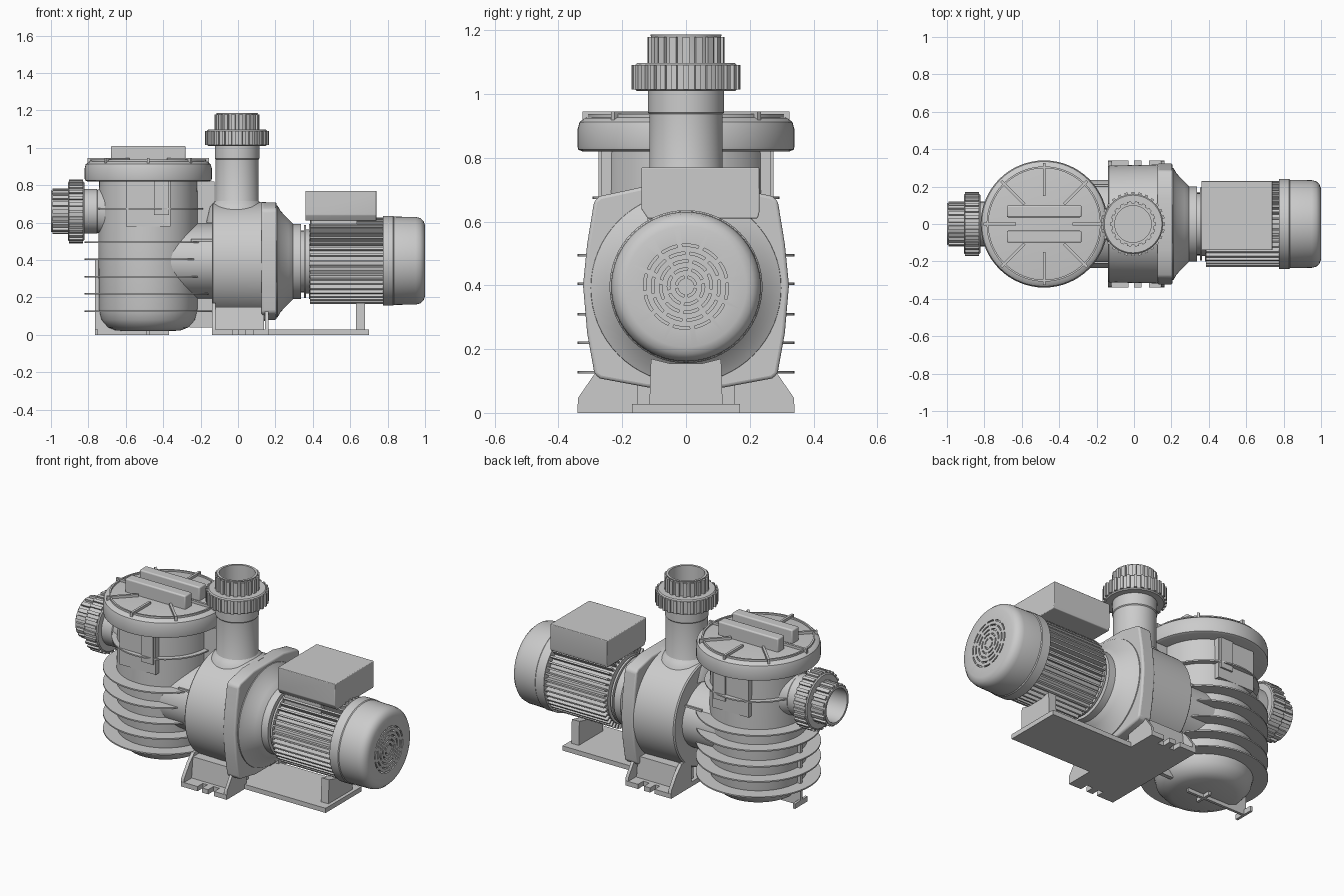
import bpy, bmesh
from math import pi, cos, sin, radians
from mathutils import Matrix, Vector

if "Cube" in bpy.data.objects:
    bpy.data.objects.remove(bpy.data.objects["Cube"])

X, Z = (1, 0, 0), (0, 0, 1)


def frame(loc, axis):
    return Matrix.Translation(loc) @ Vector(axis).to_track_quat('Z', 'Y').to_matrix().to_4x4()


def finish(name, bm, mat=None, bevel=0):
    bmesh.ops.remove_doubles(bm, verts=bm.verts, dist=1e-5)
    bmesh.ops.recalc_face_normals(bm, faces=bm.faces)
    me = bpy.data.meshes.new(name)
    bm.to_mesh(me)
    bm.free()
    if mat:
        me.transform(mat)
    ob = bpy.data.objects.new(name, me)
    bpy.context.collection.objects.link(ob)
    if bevel:
        m = ob.modifiers.new("bevel", 'BEVEL')
        m.width, m.segments, m.limit_method = bevel, 3, 'ANGLE'
    return ob


def revolve(name, prof, loc=(0, 0, 0), axis=Z, n=64, sy=1, closed=False):
    """Turn a (radius, height) profile around an axis."""
    bm = bmesh.new()
    rings = [[bm.verts.new((r * cos(2 * pi * i / n), sy * r * sin(2 * pi * i / n), h))
              for i in range(n)] for r, h in prof]
    pairs = list(zip(rings, rings[1:])) + ([(rings[-1], rings[0])] if closed else [])
    for a, b in pairs:
        for i in range(n):
            j = (i + 1) % n
            bm.faces.new((a[i], a[j], b[j], b[i]))
    bmesh.ops.dissolve_degenerate(bm, dist=1e-6, edges=bm.edges)
    return finish(name, bm, frame(loc, axis))


def add_box(bm, lo, hi, mat=Matrix()):
    lo, hi = Vector(lo), Vector(hi)
    m = mat @ Matrix.Translation((lo + hi) / 2) @ Matrix.Diagonal((*(hi - lo), 1))
    bmesh.ops.create_cube(bm, size=1, matrix=m)


def boxes(name, items, bevel=0):
    bm = bmesh.new()
    for lo, hi in items:
        add_box(bm, lo, hi)
    return finish(name, bm, bevel=bevel)


def radial(name, n, r0, r1, t, h0, h1, loc, axis=Z, start=0):
    """Ring of radial box fins."""
    bm = bmesh.new()
    for i in range(n):
        add_box(bm, (r0, -t / 2, h0), (r1, t / 2, h1), Matrix.Rotation(start + 2 * pi * i / n, 4, 'Z'))
    return finish(name, bm, frame(loc, axis))


def prisms(name, polys, bevel=0):
    """Extrude (y, z) polygons along x; each item is (points, x0, x1)."""
    bm = bmesh.new()
    for pts, x0, x1 in polys:
        a = [bm.verts.new((x0, y, z)) for y, z in pts]
        b = [bm.verts.new((x1, y, z)) for y, z in pts]
        bm.faces.new(a)
        bm.faces.new(b[::-1])
        for i in range(len(pts)):
            j = (i + 1) % len(pts)
            bm.faces.new((a[j], a[i], b[i], b[j]))
    return finish(name, bm, bevel=bevel)


def union(name, tip, axis, length, bore):
    """Pipe with a ribbed collar and a ribbed nut, open at the tip."""
    revolve(name + "_pipe", [(.135, -length), (.115, -length + .04), (.115, -.25), (.119, -.245), (.119, -.17),
                             (.108, -.17), (.108, -.012), (.112, 0), (.098, 0), (.098, -bore), (0, -bore)],
            tip, axis)
    revolve(name + "_nut", [(.10, -.178), (.154, -.178), (.160, -.172), (.160, -.096), (.154, -.09),
                            (.10, -.09)], tip, axis)
    radial(name + "_nut_ribs", 28, .15, .171, .017, -.172, -.096, tip, axis)
    radial(name + "_collar_ribs", 18, .10, .121, .022, -.09, -.008, tip, axis)


# Strainer pot
PX = -.48
pot = (PX, 0, 0)
revolve("strainer_pot", [(0, .02), (.17, .022), (.215, .04), (.25, .08), (.264, .14), (.266, .5),
                         (.262, .83), (0, .83)], pot)
for i, (z, r) in enumerate([(.127, .34), (.22, .34), (.31, .34), (.405, .34), (.495, .34), (.675, .293)]):
    revolve(f"pot_rib_{i + 1}", [(.24, z - .004), (r, z - .004), (r, z + .004), (.24, z + .004)], pot, closed=True)
boxes("pot_pads", [((-.60, -.265, .58), (-.36, .265, .83)), ((-.45, -.275, .64), (-.37, .275, .83))])
boxes("pot_foot", [((-.76, -.008, 0), (-.37, .008, .13)), ((-.488, -.05, 0), (-.472, .05, .03)),
                   ((-.765, -.06, 0), (-.75, .06, .03)), ((-.765, -.008, 0), (-.735, .008, .4))])

# Lid with ribs, ring and twin grip bars
revolve("lid", [(0, .82), (.325, .82), (.338, .826), (.34, .835), (.34, .89), (.334, .912), (.318, .925),
                (.29, .93), (0, .93)], pot)
revolve("lid_ring", [(.298, .92), (.298, .938), (.308, .938), (.308, .92)], pot, closed=True)
radial("lid_ribs", 8, .15, .325, .014, .90, .945, pot)
boxes("lid_grips", [((-.68, y - .032, .92), (-.28, y + .032, 1.01)) for y in (-.068, .068)], .008)

# Suction and discharge unions
union("suction", (-1, 0, .66), (-1, 0, 0), .29, .25)
union("discharge", (-.005, 0, 1.187), Z, .53, .45)

# Throat and webs between pot and pump
revolve("throat", [(.20, -.40), (.20, -.12)], (0, 0, .395), X, sy=1).scale = (1, 1.18, 1)
boxes("throat_webs", [((-.24, -.012, .58), (-.125, .012, .82)), ((-.26, -.012, .04), (-.13, .012, .25)),
                      ((-.25, -.21, .50), (-.13, -.20, .512)), ((-.25, .20, .50), (-.13, .21, .512))])

# Pump volute, flange and tapered adapter
mid = (0, 0, .392)
revolve("pump_body", [(0, -.14), (.305, -.14), (.312, -.133), (.318, .15), (0, .15)], mid, X, 80)
half = [(.14, .708), (.27, .68), (.288, .665), (.31, .53), (.323, .40), (.31, .25), (.287, .122),
        (.27, .108), (.12, .08)]
prisms("pump_flange", [(half + [(-y, z) for y, z in half[::-1]], .125, .207)], .01)
revolve("discharge_saddle", [(.165, .60), (.145, .685), (.125, .705), (.112, .72)], (-.005, 0, 0))
revolve("adapter", [(.30, .20), (.298, .212), (.27, .228), (.225, .27), (.205, .292), (.20, .295), (.20, .338),
                    (.165, .338), (.165, .352), (.195, .352), (.195, .364), (.17, .364), (.17, .40), (0, .40)],
        mid, X)

# Motor barrel, fins and rear cap
revolve("motor_barrel", [(0, .38), (.20, .38), (.20, .80), (0, .80)], mid, X)
radial("motor_fins", 44, .19, .231, .010, .385, .785, (0, 0, .396), X)
cap = revolve("fan_cap", [(0, .775), (.24, .775), (.24, .83), (.236, .835), (.234, .95), (.228, .975), (.212, .992),
                          (.19, 1), (0, 1)], (0, 0, .396), X)

# Concentric grille slots cut in the cap
slots = []
for k, r in enumerate((.03, .055, .08, .105, .13)):
    n = 4 + 2 * k
    for i in range(n):
        angs = [2 * pi * (i + .12 + .76 * s / 4) / n + .3 * k for s in range(5)]
        arc = [((r - .004) * cos(a), .396 + (r - .004) * sin(a)) for a in angs]
        arc += [((r + .004) * cos(a), .396 + (r + .004) * sin(a)) for a in angs[::-1]]
        slots.append((arc, .985, 1.02))
cutter = prisms("grille_cutter", slots)
cutter.hide_render = True
mod = cap.modifiers.new("grille", 'BOOLEAN')
mod.operation, mod.object, mod.solver = 'DIFFERENCE', cutter, 'EXACT'
bpy.context.view_layer.objects.active = cap
bpy.ops.object.modifier_apply(modifier="grille")
bpy.data.objects.remove(cutter)

# Terminal box and its pedestal
prisms("terminal_box", [([(-.14, .77), (-.14, .64), (-.12, .61), (.225, .61), (.23, .63), (.23, .77)], .36, .74)], .004)
boxes("terminal_pedestal", [((.39, -.12, .50), (.635, .06, .64))])

# Base plate and motor support
boxes("base_plate", [((-.14, -.17, 0), (.70, .17, .028))])
prisms("motor_support", [([(-.115, .02), (.115, .02), (.11, .17), (.05, .155), (-.05, .155), (-.11, .17)], .63, .68)])

# Pump feet with gussets and bolt slots
feet, plates = [], []
for s in (-1, 1):
    web = [(s * y, z) for y, z in ((.10, .01), (.27, .01), (.255, .15), (.10, .15))]
    gus = [(s * y, z) for y, z in ((.15, .01), (.338, .01), (.338, .048), (.285, .125), (.24, .17), (.15, .17))]
    feet += [(web, -.12, .14), (gus, -.14, -.12), (gus, .145, .163)]
    for x0, x1, y1 in ((-.14, -.03, .34), (-.03, .0, .29), (0, .04, .34), (.04, .08, .29), (.08, .163, .34)):
        y0 = .15
        plates.append(((x0, min(s * y0, s * y1), 0), (x1, max(s * y0, s * y1), .028)))
prisms("foot_gussets", feet)
boxes("foot_plates", plates)

# Smooth shading with sharp edges kept
bpy.ops.object.select_all(action='SELECT')
bpy.ops.object.shade_smooth_by_angle(angle=radians(35))
